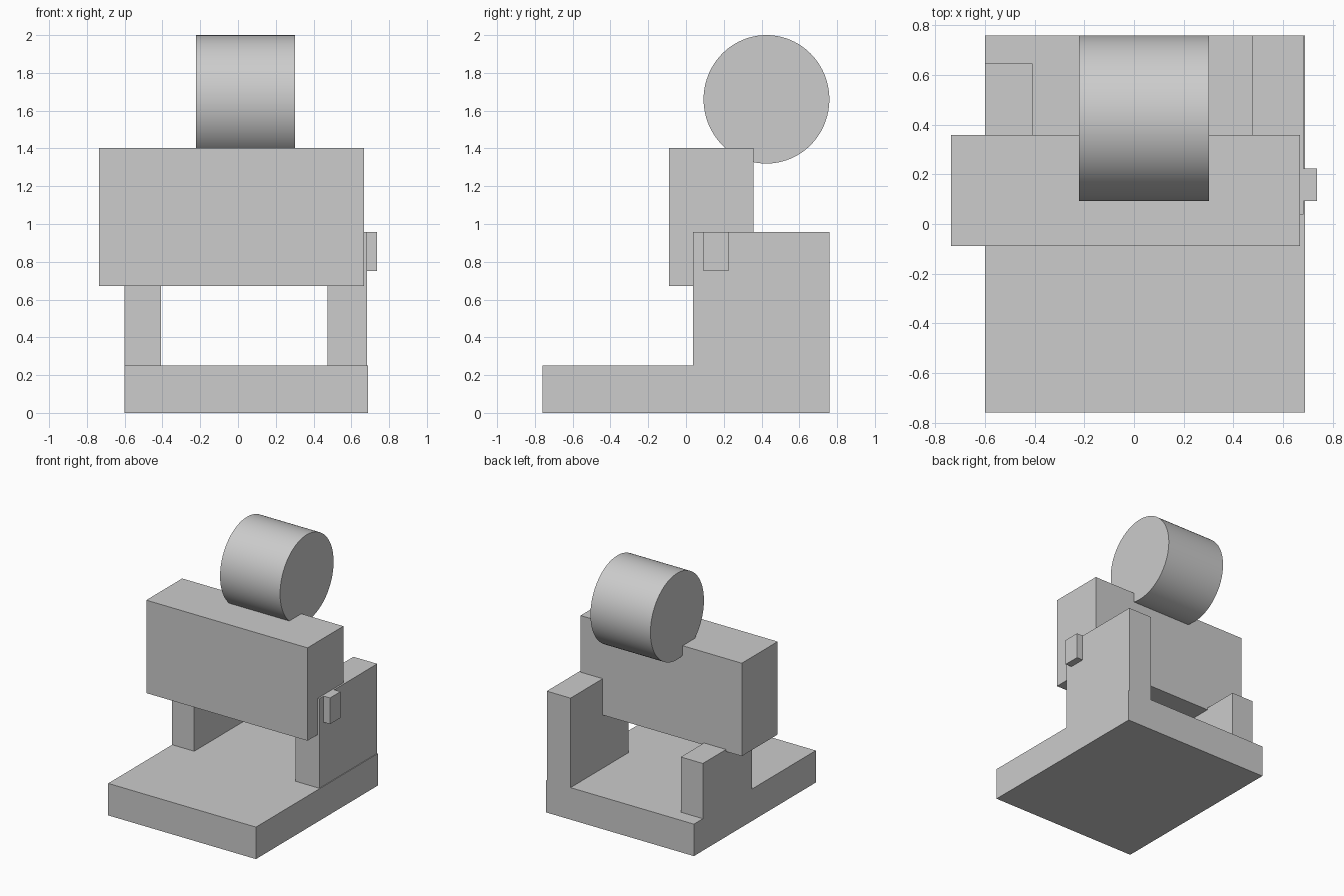
import bpy
import math

cube = bpy.data.objects.get("Cube")
if cube:
    bpy.data.objects.remove(cube, do_unlink=True)

GREY = (0.604, 0.604, 0.604, 1.0)
grey = bpy.data.materials.new("light grey")
grey.use_nodes = True
grey.diffuse_color = GREY
grey.node_tree.nodes["Principled BSDF"].inputs["Base Color"].default_value = GREY


def finish(name):
    """Name the active part, apply its transform and colour it."""
    part = bpy.context.object
    part.name = part.data.name = name
    bpy.ops.object.transform_apply(location=False, rotation=True, scale=True)
    part.data.materials.append(grey)
    return part


def box(name, x, y, z):
    """Block spanning the given (low, high) ranges."""
    spans = (x, y, z)
    bpy.ops.mesh.primitive_cube_add(size=1, location=[(a + b) / 2 for a, b in spans])
    bpy.context.object.scale = [b - a for a, b in spans]
    return finish(name)


# Base slab
BASE_TOP = 0.252
box("base_slab", (-0.6, 0.688), (-0.759, 0.759), (0, BASE_TOP))

# Side supports: the left one is taller and runs to the back edge
box("left_support", (0.475, 0.682), (0.038, 0.759), (BASE_TOP, 0.957))
box("right_support", (-0.6, -0.408), (0.038, 0.647), (BASE_TOP, 0.687))

# Small knob on the outside of the left support
box("side_knob", (0.682, 0.737), (0.093, 0.224), (0.751, 0.957))

# Main block across the supports
box("main_block", (-0.737, 0.668), (-0.089, 0.358), (0.671, 1.403))

# Roller sunk into the top back edge of the block
bpy.ops.mesh.primitive_cylinder_add(
    vertices=96, radius=1, depth=0.523,
    location=(0.04, 0.426, 1.66), rotation=(0, math.pi / 2, 0))
bpy.context.object.scale = (0.34, 0.333, 1)
finish("top_roller")
bpy.ops.object.shade_smooth_by_angle(angle=math.radians(30))
